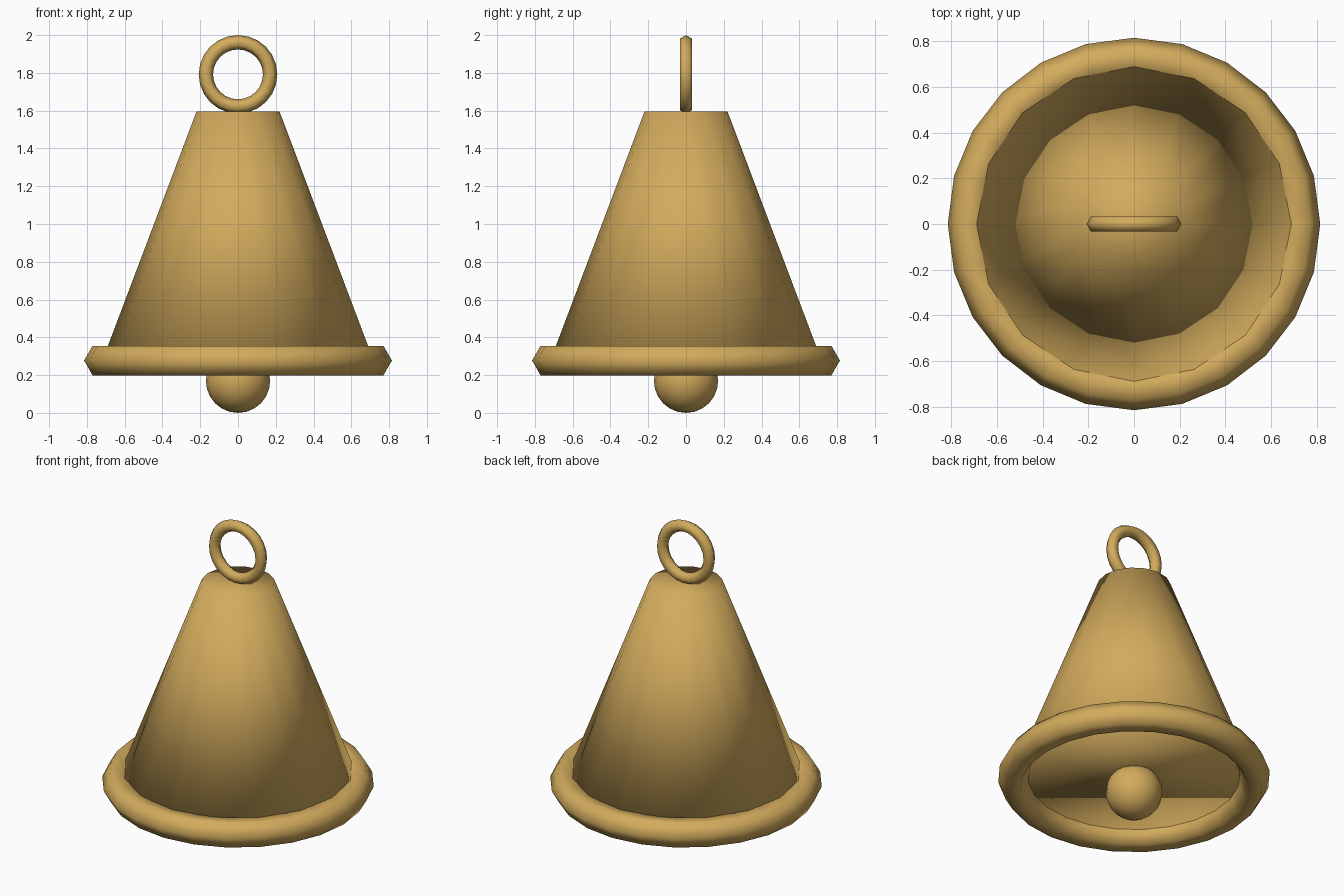
import bpy
from math import radians

if "Cube" in bpy.data.objects:
    bpy.data.objects.remove(bpy.data.objects["Cube"])

brass = bpy.data.materials.new("brass")
brass.diffuse_color = (0.65, 0.41, 0.11, 1)
brass.use_nodes = True
brass.node_tree.nodes["Principled BSDF"].inputs["Base Color"].default_value = brass.diffuse_color


def finish(name):
    """Name the new part, colour it and shade it smooth."""
    ob = bpy.context.object
    ob.name = name
    ob.data.materials.append(brass)
    bpy.ops.object.shade_smooth()
    return ob


# Bell body: closed tapered cone, smooth all over
Z_BASE, Z_TOP = 0.277, 1.595
bpy.ops.mesh.primitive_cone_add(
    vertices=16, radius1=0.718, radius2=0.22, depth=Z_TOP - Z_BASE,
    location=(0, 0, (Z_BASE + Z_TOP) / 2))
finish("bell_body")

# Thick lip around the mouth, six-sided section
bpy.ops.mesh.primitive_torus_add(
    major_segments=24, minor_segments=6, major_radius=0.725, minor_radius=0.09,
    location=(0, 0, Z_BASE))
finish("bell_lip")

# Upright hanging ring, six-sided section
bpy.ops.mesh.primitive_torus_add(
    major_segments=24, minor_segments=6, major_radius=0.17, minor_radius=0.038,
    location=(0, 0, 1.792), rotation=(radians(90), 0, 0))
finish("hanging_ring")

# Clapper ball below the mouth
bpy.ops.mesh.primitive_uv_sphere_add(
    segments=16, ring_count=12, radius=0.17, location=(0, 0, 0.17))
finish("clapper")
